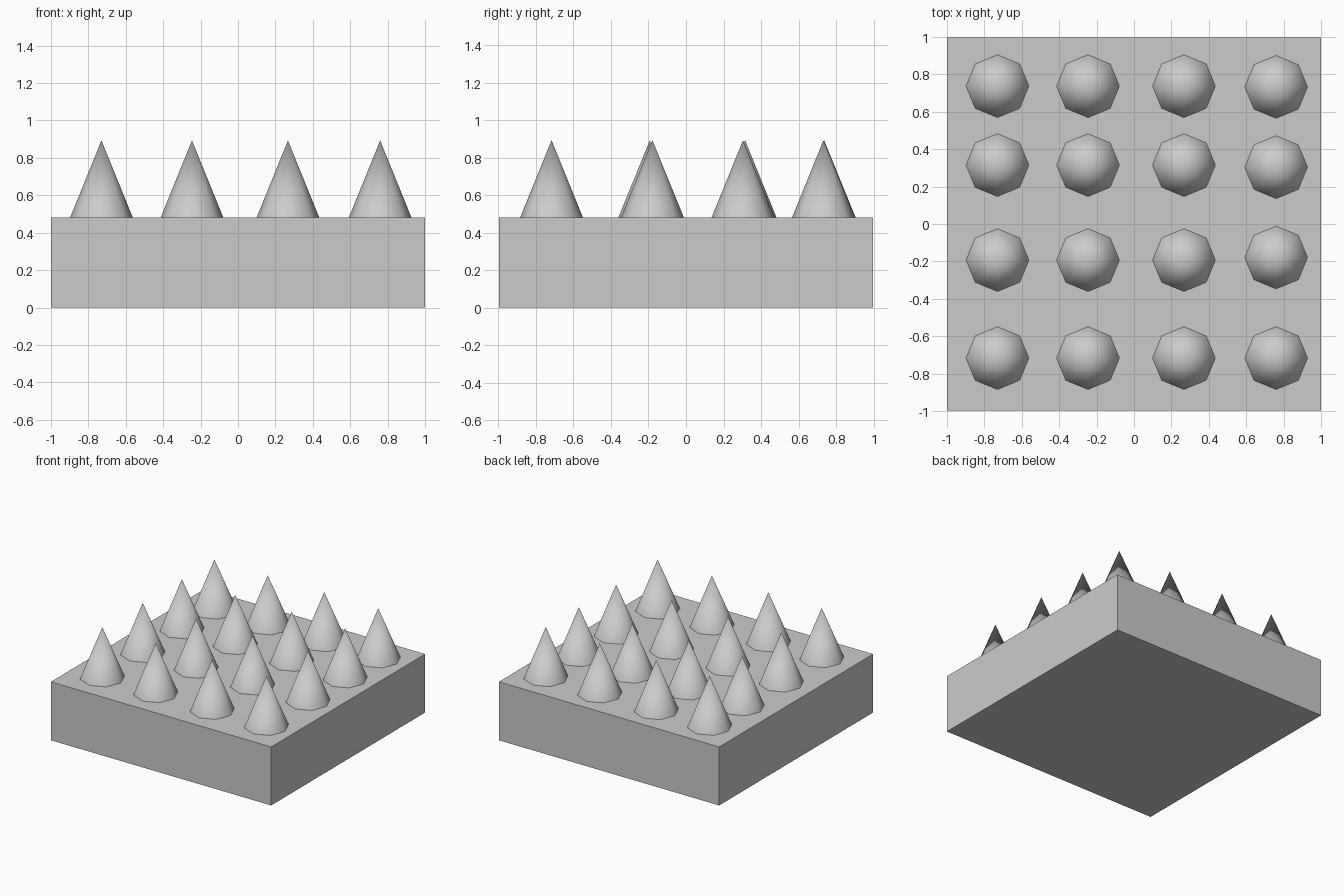
import bpy
import math

if "Cube" in bpy.data.objects:
    bpy.data.objects.remove(bpy.data.objects["Cube"])

TOP = 0.48       # height of the slab
APEX = 0.893     # height of the spike tips
RADIUS = 0.168

# Square base slab
bpy.ops.mesh.primitive_cube_add(size=1, location=(0, 0, TOP / 2))
slab = bpy.context.object
slab.name = "base_slab"
slab.dimensions = (2, 1.996, TOP)
bpy.ops.object.transform_apply(location=False, rotation=False, scale=True)


def add_spike(name, x, y):
    """Eight-sided smooth spike standing on the slab, corners on the axes."""
    bpy.ops.mesh.primitive_cone_add(vertices=8, radius1=RADIUS, radius2=0,
                                    depth=APEX - TOP,
                                    location=(x, y, (TOP + APEX) / 2))
    bpy.context.object.name = name
    bpy.ops.object.shade_smooth_by_angle(angle=math.radians(60))


# Four columns of spikes; the middle rows of the right column sit closer in
columns = [-0.73, -0.246, 0.267, 0.76]
rows = [-0.717, -0.193, 0.315, 0.737]
right_rows = [-0.717, -0.179, 0.304, 0.733]
for c, x in enumerate(columns):
    for r, y in enumerate(right_rows if c == 3 else rows):
        add_spike(f"spike_{c + 1}_{r + 1}", x, y)
